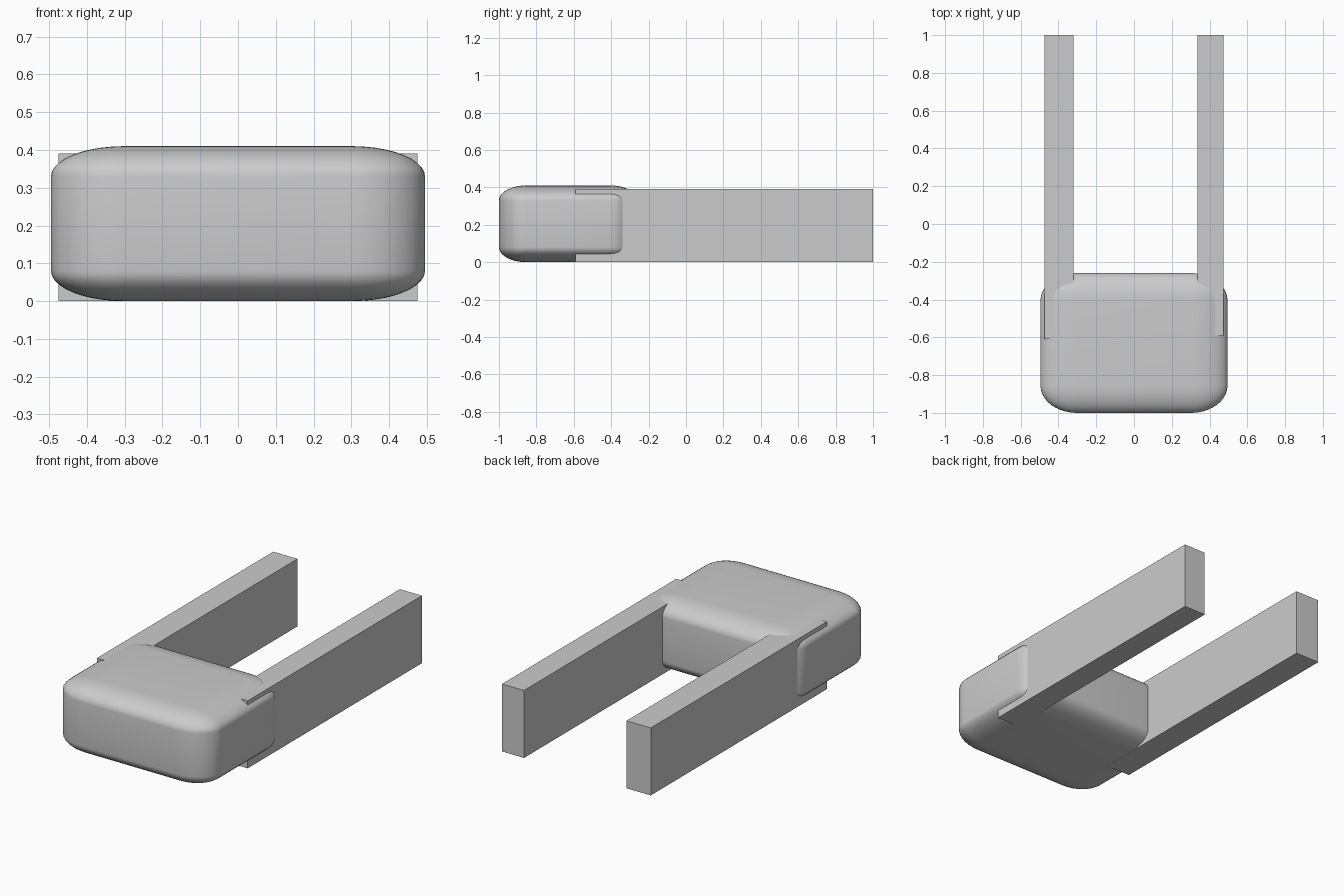
import bpy

old = bpy.data.objects.get("Cube")
if old:
    bpy.data.objects.remove(old, do_unlink=True)

# One plain grey for every part
grey = bpy.data.materials.new("plain_grey")
grey.use_nodes = True
colour = (0.6, 0.6, 0.6, 1.0)
grey.diffuse_color = colour
grey.node_tree.nodes["Principled BSDF"].inputs["Base Color"].default_value = colour


def box(name, low, high):
    """Box between two corners; its scale stays on the object."""
    centre = [(a + b) / 2 for a, b in zip(low, high)]
    bpy.ops.mesh.primitive_cube_add(size=1, location=centre)
    obj = bpy.context.object
    obj.name = name
    obj.scale = [b - a for a, b in zip(low, high)]
    obj.data.materials.append(grey)
    return obj


# Rounded body: a unit cube bevelled before its scale, so the rounding stretches with it
body = box("body", (-0.495, -1, 0), (0.495, -0.26, 0.41))
bevel = body.modifiers.new("rounding", "BEVEL")
bevel.width = 0.195
bevel.segments = 10
bpy.ops.object.shade_smooth()

# Two long rails running back from inside the body
box("left_rail", (0.335, -0.59, 0), (0.475, 1, 0.39))
box("right_rail", (-0.475, -0.61, 0), (-0.32, 1, 0.39))
